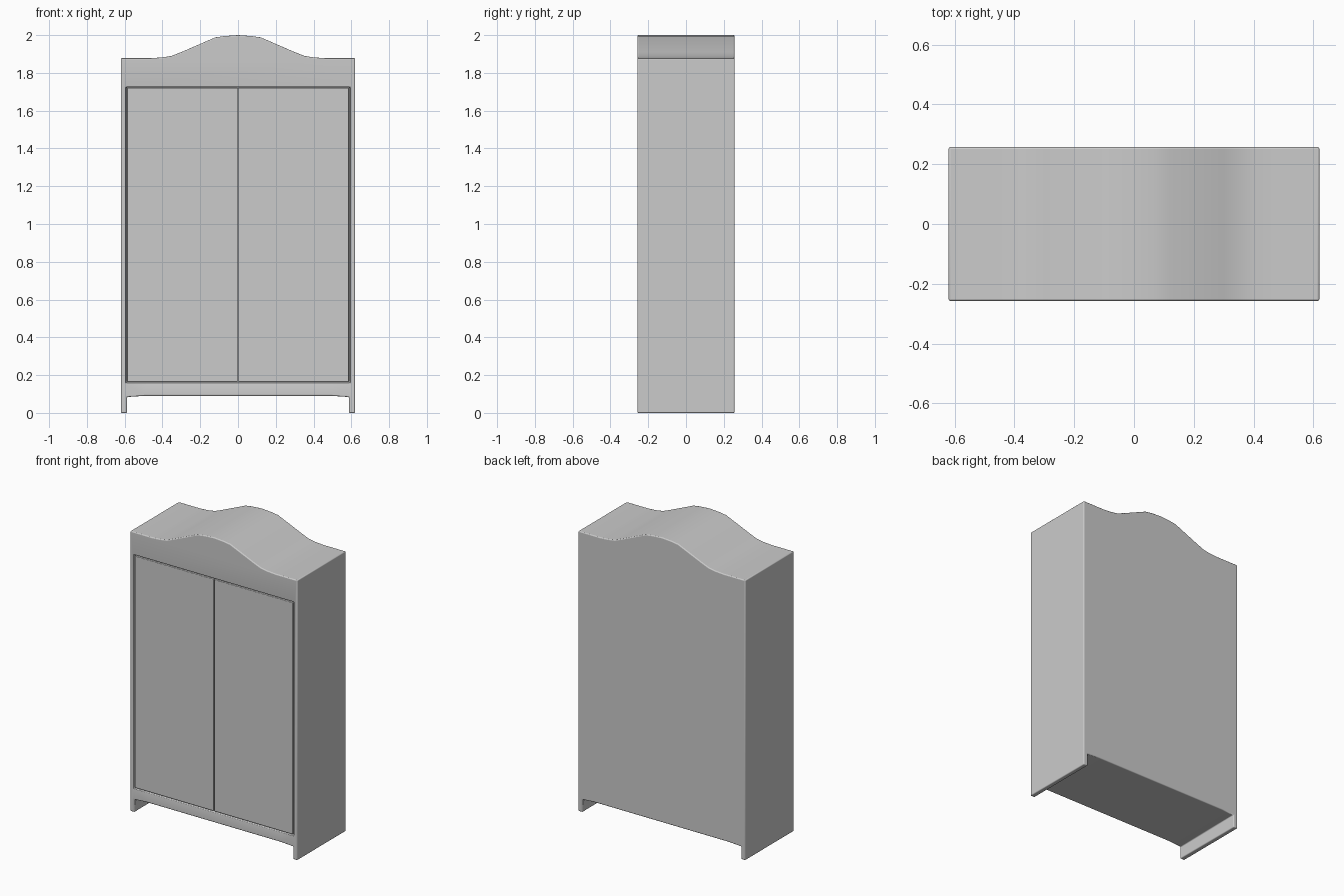
import bpy, bmesh

if "Cube" in bpy.data.objects:
    bpy.data.objects.remove(bpy.data.objects["Cube"])

W, D = 0.62, 0.257          # half width, half depth
DOOR_Z0, DOOR_Z1 = 0.16, 1.725


def finish(obj, width):
    # rounded edges with smooth shading
    bev = obj.modifiers.new("Rounded edges", 'BEVEL')
    bev.width, bev.segments = width, 3
    bev.limit_method, bev.angle_limit = 'ANGLE', 0.7
    bpy.ops.object.select_all(action='DESELECT')
    obj.select_set(True)
    bpy.context.view_layer.objects.active = obj
    bpy.ops.object.shade_smooth_by_angle(angle=0.6)


def prism(name, pts, y0, y1):
    # extrude an x-z outline along y
    bm = bmesh.new()
    face = bm.faces.new([bm.verts.new((x, y0, z)) for x, z in pts])
    ext = bmesh.ops.extrude_face_region(bm, geom=[face])
    verts = [v for v in ext["geom"] if isinstance(v, bmesh.types.BMVert)]
    bmesh.ops.translate(bm, verts=verts, vec=(0, y1 - y0, 0))
    bmesh.ops.recalc_face_normals(bm, faces=bm.faces)
    mesh = bpy.data.meshes.new(name)
    bm.to_mesh(mesh)
    bm.free()
    obj = bpy.data.objects.new(name, mesh)
    bpy.context.collection.objects.link(obj)
    return obj


def rect(x0, x1, z0, z1):
    return [(x0, z0), (x1, z0), (x1, z1), (x0, z1)]


# Carcass: half outline from bottom centre, round the foot, up to the crest
half = [(0.5, 0.09), (0.588, 0.084), (0.588, 0.0), (W, 0.0), (W, 1.878),
        (0.46, 1.878), (0.40, 1.882), (0.35, 1.890), (0.30, 1.910),
        (0.12, 1.988), (0.07, 1.995), (0.0, 2.0)]
outline = half + [(-x, z) for x, z in reversed(half[:-1])]
carcass = prism("carcass", outline, -D, D)

# Shallow door opening
cutter = prism("door_opening_cutter", rect(-0.592, 0.592, DOOR_Z0, DOOR_Z1),
               -D - 0.1, -D + 0.025)
cutter.hide_render = True
cutter.hide_set(True)
cut = carcass.modifiers.new("Door opening", 'BOOLEAN')
cut.operation, cut.solver, cut.object = 'DIFFERENCE', 'EXACT', cutter
finish(carcass, 0.006)

# Pair of flush doors with thin gaps around them
for side, name in ((-1, "left_door"), (1, "right_door")):
    x0, x1 = sorted((side * 0.002, side * 0.587))
    door = prism(name, rect(x0, x1, DOOR_Z0 + 0.005, DOOR_Z1 - 0.005),
                 -D, -D + 0.027)
    finish(door, 0.004)
